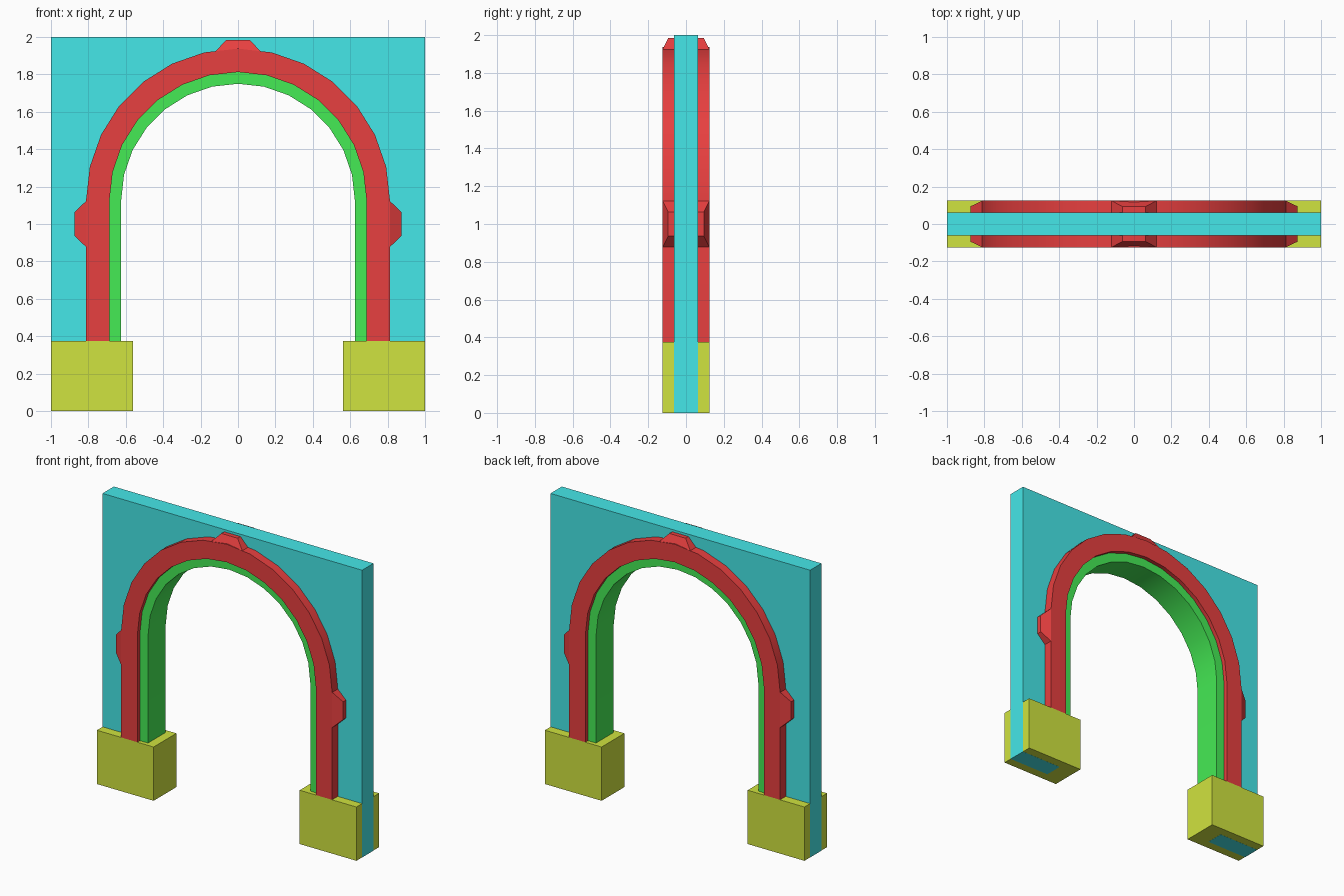
import bpy, bmesh
from math import pi, sin, cos, radians

if "Cube" in bpy.data.objects:
    bpy.data.objects.remove(bpy.data.objects["Cube"])

SPRING, SEGS = 1.125, 14      # height where the arc begins, arc segments
WALL, FACE = 0.0625, 0.125    # half thickness of wall and of mouldings


def material(name, rgb):
    m = bpy.data.materials.new(name)
    m.diffuse_color = (*rgb, 1)
    m.use_nodes = True
    m.node_tree.nodes["Principled BSDF"].inputs["Base Color"].default_value = m.diffuse_color
    return m


CYAN = material("cyan", (0.06, 0.80, 0.81))
RED = material("red", (0.80, 0.05, 0.05))
GREEN = material("green", (0.06, 0.83, 0.09))
OLIVE = material("olive", (0.63, 0.77, 0.05))


def finish(name, bm, mat, mirror=""):
    bmesh.ops.recalc_face_normals(bm, faces=bm.faces)
    me = bpy.data.meshes.new(name)
    bm.to_mesh(me)
    bm.free()
    me.materials.append(mat)
    ob = bpy.data.objects.new(name, me)
    bpy.context.collection.objects.link(ob)
    if mirror:
        mod = ob.modifiers.new("Mirror", 'MIRROR')
        mod.use_axis = ["X" in mirror, "Y" in mirror, False]
        mod.use_mirror_merge = False
    return ob


def arch_path(r, bottom):
    arc = [(r * cos(pi * i / SEGS), SPRING + r * sin(pi * i / SEGS))
           for i in range(SEGS + 1)]
    return [(r, bottom)] + arc + [(-r, bottom)]


def extrude(name, outline, y0, y1, mat, mirror=""):
    bm = bmesh.new()
    face = bm.faces.new([bm.verts.new((x, y0, z)) for x, z in outline])
    new = bmesh.ops.extrude_face_region(bm, geom=[face], use_keep_orig=True)["geom"]
    bmesh.ops.translate(bm, vec=(0, y1 - y0, 0),
                        verts=[v for v in new if isinstance(v, bmesh.types.BMVert)])
    return finish(name, bm, mat, mirror)


def arch_band(name, r_in, r_out, y0, y1, mat, mirror=""):
    outline = arch_path(r_out, 0.375) + arch_path(r_in, 0.375)[::-1]
    ob = extrude(name, outline, y0, y1, mat, mirror)
    bpy.ops.object.select_all(action='DESELECT')
    ob.select_set(True)
    bpy.context.view_layer.objects.active = ob
    bpy.ops.object.shade_smooth_by_angle(angle=radians(30))
    return ob


def block(name, base, top, mat, mirror):
    """Solid between two matching rings of four points."""
    bm = bmesh.new()
    a = [bm.verts.new(p) for p in base]
    b = [bm.verts.new(p) for p in top]
    bm.faces.new(a)
    bm.faces.new(b)
    for i in range(4):
        j = (i + 1) % 4
        bm.faces.new((a[i], a[j], b[j], b[i]))
    return finish(name, bm, mat, mirror)


# Wall slab with the arched opening
opening = arch_path(0.6875, 0)
extrude("wall", opening + [(-1, 0), (-1, 2), (1, 2), (1, 0)], -WALL, WALL, CYAN)

# Lining of the opening, slightly recessed from the mouldings
arch_band("arch_lining", 0.625, 0.6875, -0.097, 0.097, GREEN)

# Raised mouldings on front and back
arch_band("arch_moulding", 0.6875, 0.8125, -FACE, -WALL, RED, "Y")

# Plinths, a hair inside the wall ends to avoid overlapping faces
extrude("plinth", [(0.5625, 0.0005), (0.9995, 0.0005), (0.9995, 0.375), (0.5625, 0.375)],
        -FACE, FACE, OLIVE, "X")


# Tapered bosses at the sides and the crown
def ring(half, depth):
    return [(-half, -depth), (half, -depth), (half, -WALL), (-half, -WALL)]


block("side_boss",
      [(0.81, y, 1 + s) for s, y in ring(0.125, FACE)],
      [(0.875, y, 1 + s) for s, y in ring(0.0625, 0.094)], RED, "XY")
block("crown_boss",
      [(s, y, 1.922) for s, y in ring(0.122, FACE)],
      [(s, y, 1.984) for s, y in ring(0.0625, 0.094)], RED, "Y")
